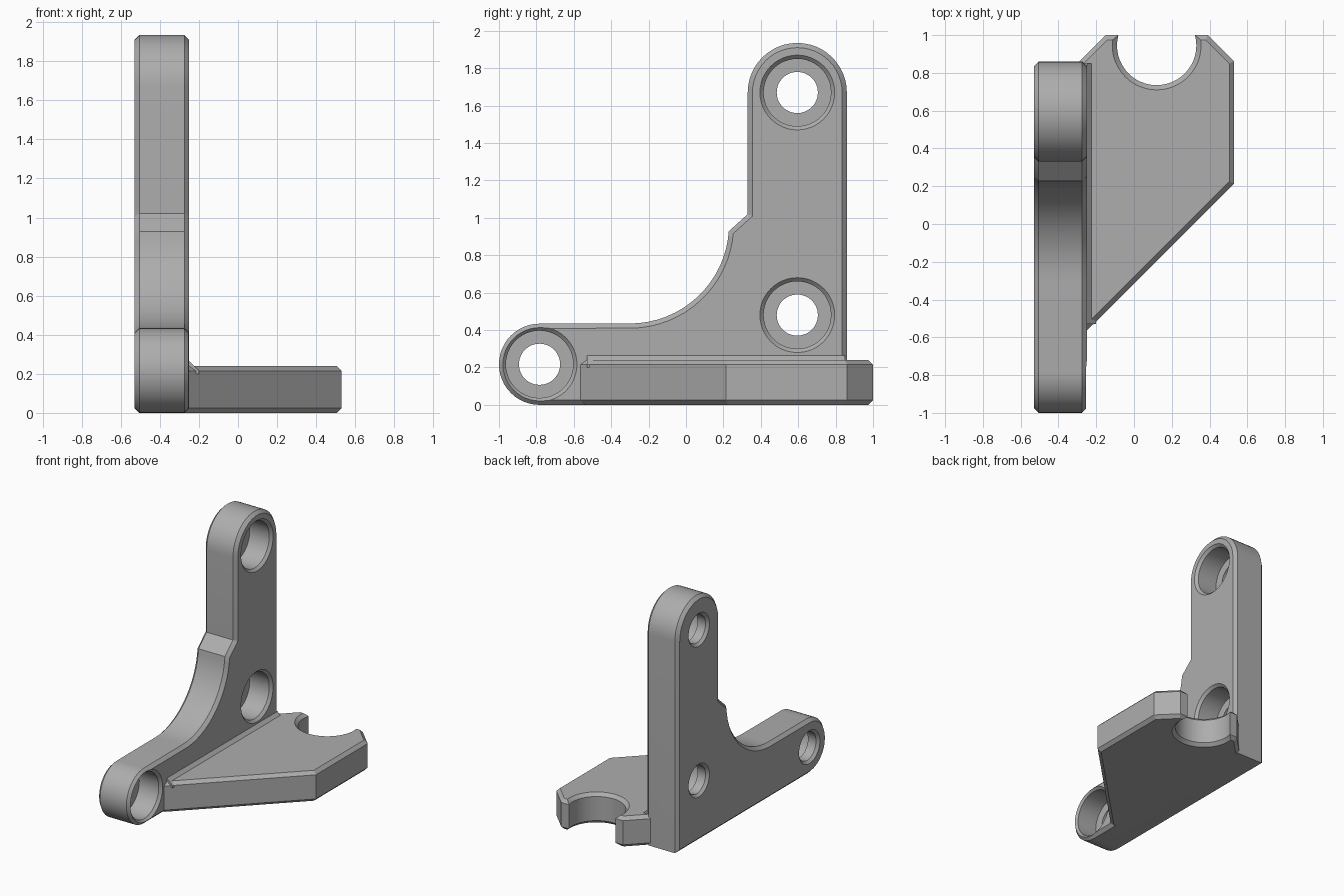
import bpy, bmesh, math
from mathutils import Matrix, Vector

cube = bpy.data.objects.get("Cube")
if cube:
    bpy.data.objects.remove(cube, do_unlink=True)

grey = bpy.data.materials.new("plain_grey")
grey.use_nodes = True
colour = (0.42, 0.42, 0.42, 1)
grey.diffuse_color = colour
grey.node_tree.nodes["Principled BSDF"].inputs["Base Color"].default_value = colour

CHAMFER = 0.025
LEFT, RIGHT = -0.53, -0.25            # faces of the upright plate
UP = Matrix.Identity(3)
ALONG_X = Matrix(((0, 0, 1), (1, 0, 0), (0, 1, 0)))   # local x, y, z -> y, z, x


def finish(name, bm, turn, place=(0, 0, 0)):
    bm.transform(Matrix.Translation(place) @ turn.to_4x4())
    bmesh.ops.recalc_face_normals(bm, faces=bm.faces)
    mesh = bpy.data.meshes.new(name)
    bm.to_mesh(mesh)
    bm.free()
    obj = bpy.data.objects.new(name, mesh)
    bpy.context.collection.objects.link(obj)
    mesh.materials.append(grey)
    return obj


def arc(cx, cy, r, start, end, steps):
    angles = [math.radians(start + (end - start) * i / steps) for i in range(steps + 1)]
    return [(cx + r * math.cos(a), cy + r * math.sin(a)) for a in angles]


def slab(name, outline, low, high, turn, chamfer=CHAMFER):
    """Extruded outline with chamfered rims."""
    bm = bmesh.new()
    face = bm.faces.new([bm.verts.new((x, y, low)) for x, y in outline])
    new = bmesh.ops.extrude_face_region(bm, geom=[face])["geom"]
    top = [v for v in new if isinstance(v, bmesh.types.BMVert)]
    bmesh.ops.translate(bm, verts=top, vec=(0, 0, high - low))
    bmesh.ops.recalc_face_normals(bm, faces=bm.faces)
    if chamfer:
        rims = [e for e in bm.edges if abs(e.verts[0].co.z - e.verts[1].co.z) < 1e-5]
        bmesh.ops.bevel(bm, geom=rims, offset=chamfer, offset_type='OFFSET',
                        segments=1, profile=0.5, affect='EDGES')
    return finish(name, bm, turn)


def turned(name, profile, turn, place, sides=48):
    """Solid of revolution from (radius, height) pairs."""
    bm = bmesh.new()
    rings = [[bm.verts.new((x, y, h)) for x, y in arc(0, 0, r, 0, 360, sides)[:-1]]
             for r, h in profile]
    for a, b in zip(rings, rings[1:]):
        for i in range(sides):
            j = (i + 1) % sides
            bm.faces.new((a[i], a[j], b[j], b[i]))
    bm.faces.new(rings[0])
    bm.faces.new(rings[-1])
    return finish(name, bm, turn, place)


def combine(target, tool, operation):
    mod = target.modifiers.new(operation.lower(), 'BOOLEAN')
    mod.operation = operation
    mod.solver = 'EXACT'
    mod.object = tool
    bpy.context.view_layer.objects.active = target
    bpy.ops.object.modifier_apply(modifier=mod.name)
    bpy.data.objects.remove(tool, do_unlink=True)


# Upright plate, drawn in y and z
outline = [(0.86, 0)]
outline += arc(0.595, 1.67, 0.265, 0, 180, 24)
outline += [(0.33, 1.02)]
outline += arc(-0.30, 0.965, 0.53, -4, -90, 16)
outline += arc(-0.783, 0.217, 0.217, 90, 270, 24)
bracket = slab("bracket", outline, LEFT, RIGHT, ALONG_X)

# Flat foot, running a little way into the upright
foot = slab("foot", [(-0.35, -0.565), (-0.25, -0.565), (0.53, 0.215), (0.53, 0.86),
                     (0.39, 1.0), (-0.15, 1.0), (-0.31, 0.84), (-0.35, 0.84)],
            0, 0.24, UP)

# Open round notch at the back of the foot
notch = turned("notch_cutter", [(0.26, -0.025), (0.21, 0.025), (0.21, 0.215), (0.26, 0.265)],
               UP, (0.12, 0.945, 0))
combine(foot, notch, 'DIFFERENCE')
combine(bracket, foot, 'UNION')

# Sloped strip in the inner corner
strip = slab("corner_strip", [(-0.27, 0.20), (-0.20, 0.20), (-0.20, 0.215),
                              (-0.25, 0.265), (-0.27, 0.265)],
             -0.85, 0.53, Matrix(((1, 0, 0), (0, 0, -1), (0, 1, 0))), chamfer=0)
combine(bracket, strip, 'UNION')

# Counterbored screw holes with chamfered mouths
bore = [(0.15, LEFT - 0.02), (0.11, LEFT + 0.02), (0.11, RIGHT - 0.19),
        (0.18, RIGHT - 0.19), (0.18, RIGHT - 0.02), (0.22, RIGHT + 0.02)]
for y, z in ((-0.783, 0.217), (0.595, 0.48), (0.595, 1.67)):
    combine(bracket, turned("hole_cutter", bore, ALONG_X, (0, y, z)), 'DIFFERENCE')

# Smooth curves, keep crisp edges
bpy.ops.object.select_all(action='DESELECT')
bracket.select_set(True)
bpy.context.view_layer.objects.active = bracket
bpy.ops.object.shade_smooth_by_angle(angle=math.radians(30))
